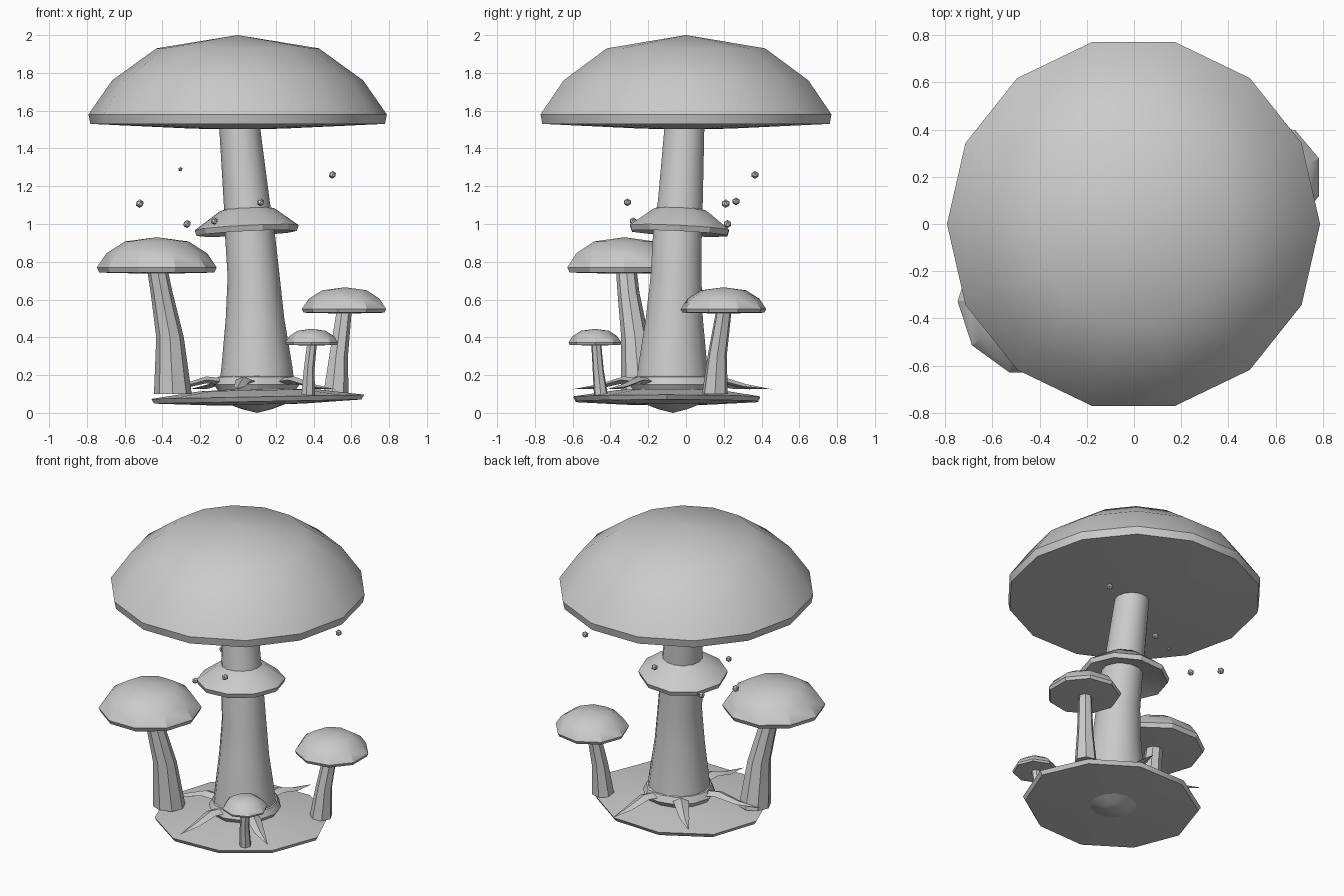
import bpy, bmesh, math, random
from mathutils import Vector

if "Cube" in bpy.data.objects:
    bpy.data.objects.remove(bpy.data.objects["Cube"], do_unlink=True)

random.seed(4)
GREY = (0.6, 0.6, 0.6, 1)
grey = bpy.data.materials.new("plain grey")
grey.use_nodes = True
grey.diffuse_color = GREY
grey.node_tree.nodes["Principled BSDF"].inputs["Base Color"].default_value = GREY


def finish(name, bm):
    """Turn a bmesh into a named object with smooth faces and sharp edges."""
    bmesh.ops.recalc_face_normals(bm, faces=bm.faces)
    mesh = bpy.data.meshes.new(name)
    bm.to_mesh(mesh)
    bm.free()
    mesh.materials.append(grey)
    obj = bpy.data.objects.new(name, mesh)
    bpy.context.collection.objects.link(obj)
    bpy.ops.object.select_all(action="DESELECT")
    obj.select_set(True)
    bpy.context.view_layer.objects.active = obj
    bpy.ops.object.shade_smooth_by_angle(angle=math.radians(30))
    return obj


def skin(bm, rings):
    """Bridge consecutive rings; a ring of one vertex is a pole."""
    for a, b in zip(rings, rings[1:]):
        n = max(len(a), len(b))
        for i in range(n):
            j = (i + 1) % n
            if len(a) == 1:
                bm.faces.new((a[0], b[i], b[j]))
            elif len(b) == 1:
                bm.faces.new((a[i], a[j], b[0]))
            else:
                bm.faces.new((a[i], a[j], b[j], b[i]))
    for end in (rings[0], rings[-1]):
        if len(end) > 2:
            bm.faces.new(end)


def loft(name, stations, sides, phase=0.0, tilt=(0, 0), squash=1.0, jitter=0.0):
    """Stack round sections given as (x, y, z, radius)."""
    bm = bmesh.new()
    wobble = [1 + random.uniform(-jitter, jitter) for _ in range(sides)]
    rings = []
    for x, y, z, r in stations:
        ring = []
        for i in range(sides if r > 0 else 1):
            a = phase + math.tau * i / sides
            dx = r * wobble[i] * math.cos(a)
            dy = r * wobble[i] * math.sin(a) * squash
            ring.append(bm.verts.new((x + dx, y + dy, z + tilt[0] * dx + tilt[1] * dy)))
        rings.append(ring)
    skin(bm, rings)
    return finish(name, bm)


def cap(name, x, y, profile, sides):
    """Domed cap turned from (radius, height) points."""
    loft(name, [(x, y, z, r) for r, z in profile], sides, phase=math.pi)


def small_cap(name, x, y, radius, rim, top, sides):
    h = top - rim
    cap(name, x, y, [(0, top), (radius * 0.53, top - h * 0.14), (radius * 0.84, rim + h * 0.47),
                     (radius, rim), (radius * 0.96, rim - h * 0.17),
                     (radius * 0.3, rim - h * 0.2), (0, rim - h * 0.2)], sides)


# Main mushroom
cap("main_cap", -0.002, 0, [(0, 2.0), (0.43, 1.93), (0.665, 1.76), (0.79, 1.58),
                            (0.78, 1.53), (0.24, 1.505), (0, 1.5)], 14)
loft("main_stem", [(0.1, -0.07, 0.14, 0.2), (0.1, -0.07, 0.25, 0.187),
                   (0.09, -0.062, 0.5, 0.155), (0.083, -0.053, 0.72, 0.138),
                   (0.062, -0.045, 0.96, 0.132), (0.046, -0.03, 1.12, 0.122),
                   (0.008, -0.008, 1.52, 0.108)], 14)
loft("stem_skirt", [(0.05, -0.03, 1.085, 0.11), (0.05, -0.03, 1.075, 0.145),
                    (0.046, -0.034, 0.98, 0.275), (0.046, -0.034, 0.95, 0.265),
                    (0.055, -0.04, 0.99, 0.12)], 10, tilt=(0.05, -0.05))

# Swollen base below the stem and the collar around it
loft("stem_bulb", [(0.1, -0.07, 0, 0), (0.1, -0.07, 0.02, 0.08), (0.1, -0.07, 0.05, 0.16),
                   (0.1, -0.07, 0.1, 0.2), (0.1, -0.07, 0.15, 0.19)], 14)
loft("stem_collar", [(0.1, -0.07, 0.11, 0.2), (0.1, -0.07, 0.15, 0.225),
                     (0.1, -0.07, 0.19, 0.205), (0.1, -0.07, 0.2, 0.17)], 12, jitter=0.03)

# Ground plate
loft("ground_plate", [(0.1, -0.08, 0.13, 0), (0.1, -0.09, 0.12, 0.3), (0.1, -0.1, 0.085, 0.555),
                      (0.1, -0.1, 0.06, 0.54), (0.1, -0.1, 0.045, 0.25), (0.1, -0.1, 0.04, 0)],
     10, tilt=(0.02, 0), squash=0.95, jitter=0.03)

# Small mushrooms
small_cap("large_side_cap", -0.43, -0.327, 0.317, 0.77, 0.93, 10)
loft("large_side_stem", [(-0.345, -0.245, 0.1, 0.1), (-0.36, -0.27, 0.4, 0.073),
                         (-0.405, -0.305, 0.64, 0.058), (-0.425, -0.315, 0.75, 0.055)], 8)
small_cap("medium_side_cap", 0.568, 0.198, 0.23, 0.55, 0.665, 9)
loft("medium_side_stem", [(0.515, 0.153, 0.1, 0.07), (0.53, 0.165, 0.3, 0.052),
                          (0.56, 0.2, 0.54, 0.042)], 7)
small_cap("little_side_cap", 0.39, -0.482, 0.14, 0.372, 0.445, 8)
loft("little_side_stem", [(0.37, -0.45, 0.09, 0.038), (0.375, -0.465, 0.23, 0.03),
                          (0.39, -0.475, 0.365, 0.027)], 7)

# Roots: drooping tapered blades around the stem
for n, degrees in enumerate((70, 125, 185, 252, 314)):
    a = math.radians(degrees)
    out = Vector((math.cos(a), math.sin(a), 0))
    side = Vector((-out.y, out.x, 0))
    bm = bmesh.new()
    rings = []
    for dist, z, half in ((0.15, 0.16, 0.05), (0.27, 0.175, 0.045),
                          (0.4, 0.14, 0.03), (0.54, 0.125, 0)):
        c = Vector((0.1, -0.07, z)) + out * dist + side * (dist * dist * 0.2)
        up = Vector((0, 0, half * 0.4))
        points = (c + side * half, c + up, c - side * half, c - up) if half else (c,)
        rings.append([bm.verts.new(p) for p in points])
    skin(bm, rings)
    finish(f"root_{n + 1}", bm)

# Floating spores
for n, (x, y, z, r) in enumerate(((0.5, 0.365, 1.26, 0.021), (-0.27, 0.22, 1.0, 0.022),
                                  (-0.125, -0.28, 1.015, 0.02), (-0.52, 0.21, 1.108, 0.023),
                                  (0.12, -0.31, 1.115, 0.021), (0.05, 0.265, 1.12, 0.021),
                                  (-0.305, -0.03, 1.29, 0.012))):
    bm = bmesh.new()
    bmesh.ops.create_icosphere(bm, subdivisions=1, radius=r)
    bmesh.ops.translate(bm, verts=bm.verts, vec=(x, y, z))
    finish(f"spore_{n + 1}", bm)
